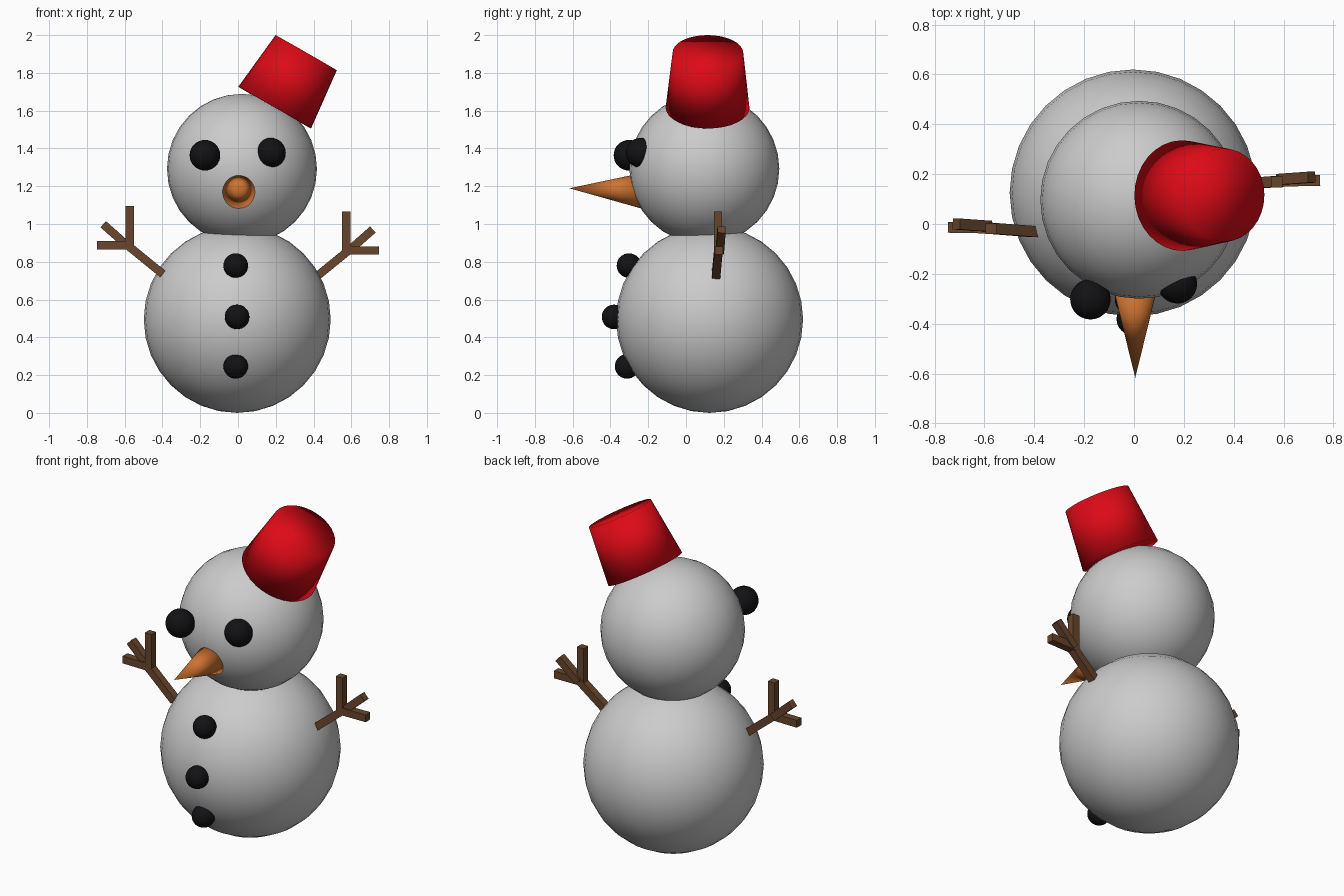
import bpy
from mathutils import Vector, Matrix

if "Cube" in bpy.data.objects:
    bpy.data.objects.remove(bpy.data.objects["Cube"])


def material(name, rgb):
    m = bpy.data.materials.new(name)
    m.diffuse_color = (*rgb, 1)
    m.use_nodes = True
    m.node_tree.nodes["Principled BSDF"].inputs["Base Color"].default_value = m.diffuse_color
    return m


BLACK = material("coal", (0.006, 0.006, 0.007))
ORANGE = material("carrot", (0.62, 0.17, 0.03))
RED = material("red", (0.72, 0.003, 0.008))
BROWN = material("bark", (0.14, 0.06, 0.025))


def finish(name, mat=None, smooth=True):
    ob = bpy.context.object
    ob.name = name
    if mat:
        ob.data.materials.append(mat)
    if smooth:
        bpy.ops.object.shade_smooth()
    return ob


def ball(name, pos, r, mat=None):
    bpy.ops.mesh.primitive_uv_sphere_add(segments=32, ring_count=16, radius=r, location=pos)
    return finish(name, mat)


def taper(name, base, top, r1, r2, mat):
    """Cone or frustum running from base to top."""
    a, b = Vector(base), Vector(top)
    rot = (b - a).to_track_quat('Z', 'Y').to_euler()
    bpy.ops.mesh.primitive_cone_add(vertices=32, radius1=r1, radius2=r2, depth=(b - a).length,
                                    location=(a + b) / 2, rotation=rot)
    return finish(name, mat)


def stick(name, a, b, w=0.044):
    """Square bar from a to b, kept flat to the front."""
    a, b = Vector(a), Vector(b)
    z = (b - a).normalized()
    x = Vector((0, 1, 0)).cross(z).normalized()
    y = z.cross(x)
    bpy.ops.mesh.primitive_cube_add(size=1)
    ob = finish(name, BROWN, smooth=False)
    rot = Matrix((x, y, z)).transposed().to_4x4()
    ob.matrix_world = (Matrix.Translation((a + b) / 2) @ rot
                       @ Matrix.Diagonal((w, w, (b - a).length, 1)))
    return ob


# snowballs
ball("body", (-0.004, 0.125, 0.495), 0.495)
ball("head", (0.021, 0.097, 1.292), 0.397)

# coal eyes and buttons
ball("left_eye", (-0.175, -0.302, 1.364), 0.081, BLACK)
ball("right_eye", (0.174, -0.24, 1.377), 0.079, BLACK)
for i, p in enumerate([(-0.012, -0.302, 0.78), (-0.005, -0.381, 0.508), (-0.012, -0.312, 0.246)]):
    ball(f"button_{i + 1}", p, 0.065, BLACK)

# nose and tilted hat
taper("nose", (0.005, -0.19, 1.175), (0.005, -0.617, 1.189), 0.105, 0, ORANGE)
taper("hat", (0.194, 0.114, 1.616), (0.361, 0.116, 1.907), 0.222, 0.187, RED)

# twig arms: (x, y offset, z) of each bar, mirrored with a small shift
BARS = {
    "branch": ((0.398, -0.012, 0.735), (0.592, 0.003, 0.893)),
    "upper_twig": ((0.573, 0.0, 0.88), (0.573, 0.0, 1.094)),
    "middle_twig": ((0.585, 0.01, 0.885), (0.713, 0.019, 0.998)),
    "outer_twig": ((0.575, 0.003, 0.888), (0.747, 0.006, 0.888)),
}
for side, s, y, dz in (("left", -1, -0.019, 0), ("right", 1, 0.169, -0.028)):
    for part, ends in BARS.items():
        stick(f"{side}_{part}", *[(s * p[0], y + p[1], p[2] + dz) for p in ends])
